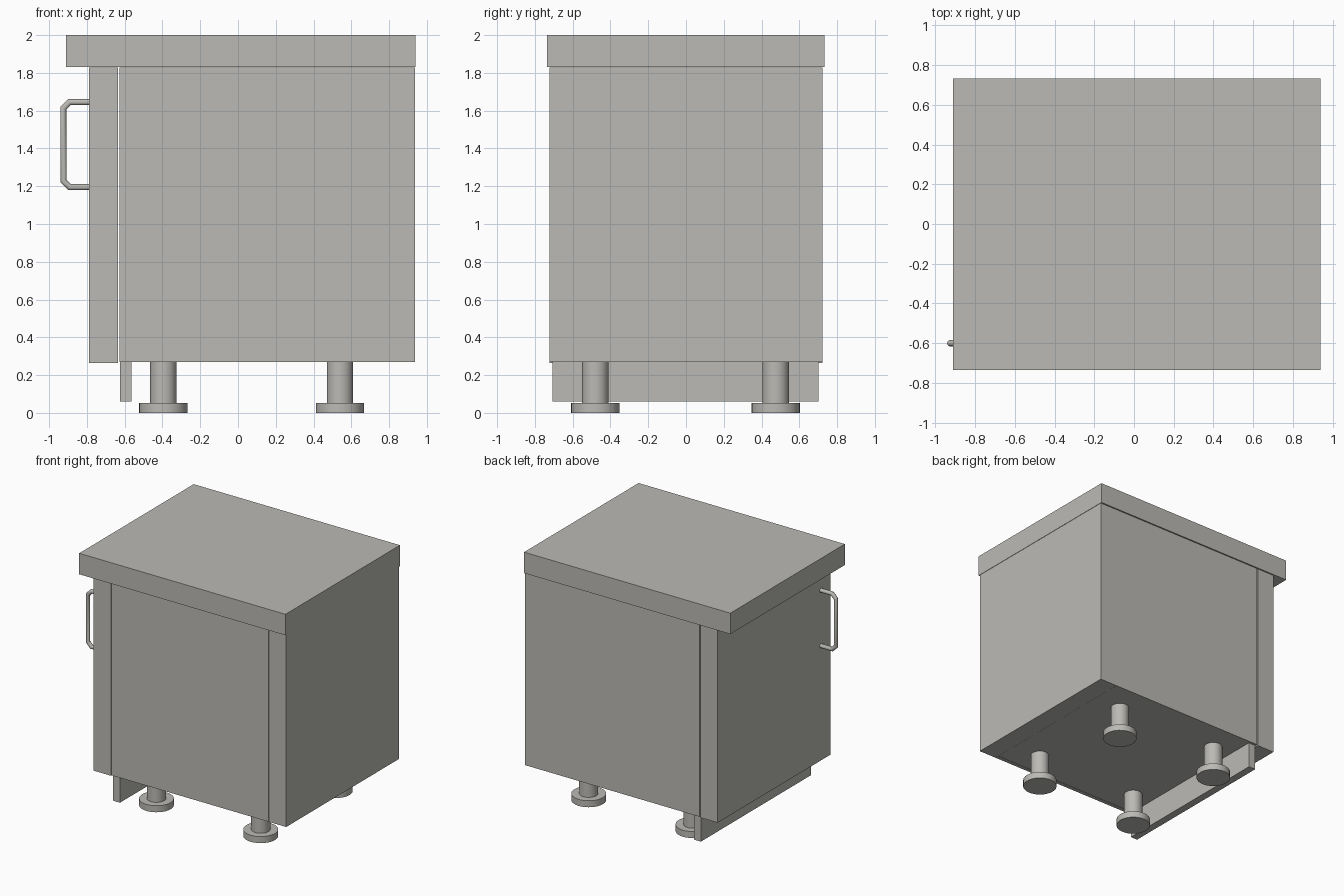
import bpy, bmesh, math
from mathutils import Vector

if "Cube" in bpy.data.objects:
    bpy.data.objects.remove(bpy.data.objects["Cube"])

grey = bpy.data.materials.new("warm_grey")
grey.diffuse_color = (0.5, 0.49, 0.46, 1)
grey.use_nodes = True
grey.node_tree.nodes["Principled BSDF"].inputs["Base Color"].default_value = grey.diffuse_color


def finish(name, bm):
    bmesh.ops.recalc_face_normals(bm, faces=bm.faces[:])
    me = bpy.data.meshes.new(name)
    bm.to_mesh(me)
    bm.free()
    me.materials.append(grey)
    ob = bpy.data.objects.new(name, me)
    bpy.context.collection.objects.link(ob)
    return ob


def box(name, x, y, z):
    bm = bmesh.new()
    bmesh.ops.create_cube(bm, size=1)
    for v in bm.verts:
        v.co = [r[0] if c < 0 else r[1] for c, r in zip(v.co, (x, y, z))]
    return finish(name, bm)


def smooth(ob, angle):
    bpy.ops.object.select_all(action='DESELECT')
    ob.select_set(True)
    bpy.context.view_layer.objects.active = ob
    bpy.ops.object.shade_smooth_by_angle(angle=math.radians(angle))


# Cabinet: worktop, carcass panels, back panel, door and plinth
box("worktop", (-0.91, 0.94), (-0.735, 0.732), (1.83, 2.0))
for side, y in (("front", (-0.722, -0.69)), ("back", (0.69, 0.722))):
    box(side + "_side_panel", (-0.628, 0.78), y, (0.27, 1.829))
box("carcass", (-0.628, 0.779), (-0.69, 0.69), (0.272, 1.829))
box("rear_panel", (0.782, 0.938), (-0.722, 0.722), (0.27, 1.829))
box("door", (-0.79, -0.635), (-0.722, 0.722), (0.265, 1.829))
box("plinth", (-0.625, -0.563), (-0.708, 0.702), (0.06, 0.272))

# Feet: a post on a wide disc
profile = [(0, 0), (0.128, 0), (0.128, 0.053), (0.07, 0.053), (0.07, 0.272), (0, 0.272)]
for i, fx in enumerate((-0.395, 0.54)):
    for j, fy in enumerate((-0.48, 0.475)):
        bm = bmesh.new()
        vs = [bm.verts.new((r, 0, z)) for r, z in profile]
        es = [bm.edges.new(p) for p in zip(vs, vs[1:])]
        bmesh.ops.spin(bm, geom=vs + es, cent=(0, 0, 0), axis=(0, 0, 1),
                       angle=math.tau, steps=32)
        bmesh.ops.remove_doubles(bm, verts=bm.verts[:], dist=0.0005)
        bmesh.ops.translate(bm, verts=bm.verts[:], vec=(fx, fy, 0))
        smooth(finish(f"foot_{i}_{j}", bm), 30)

# Handle: round rod swept along a chamfered path with mitred corners
path = [Vector((x, -0.6, z)) for x, z in (
    (-0.785, 1.645), (-0.892, 1.645), (-0.925, 1.612),
    (-0.925, 1.228), (-0.892, 1.195), (-0.785, 1.195))]
bm = bmesh.new()
rings = []
side = Vector((0, 1, 0))
for k, p in enumerate(path):
    a = (p - path[k - 1]).normalized() if k else (path[1] - p).normalized()
    b = (path[k + 1] - p).normalized() if k < len(path) - 1 else a
    t = (a + b).normalized()
    across = t.cross(side) / t.dot(a)
    rings.append([bm.verts.new(p + 0.016 * (math.cos(u) * side + math.sin(u) * across))
                  for u in (math.tau * s / 16 for s in range(16))])
for r0, r1 in zip(rings, rings[1:]):
    for s in range(16):
        n = (s + 1) % 16
        bm.faces.new((r0[s], r0[n], r1[n], r1[s]))
bm.faces.new(rings[0])
bm.faces.new(rings[-1])
smooth(finish("door_handle", bm), 30)
